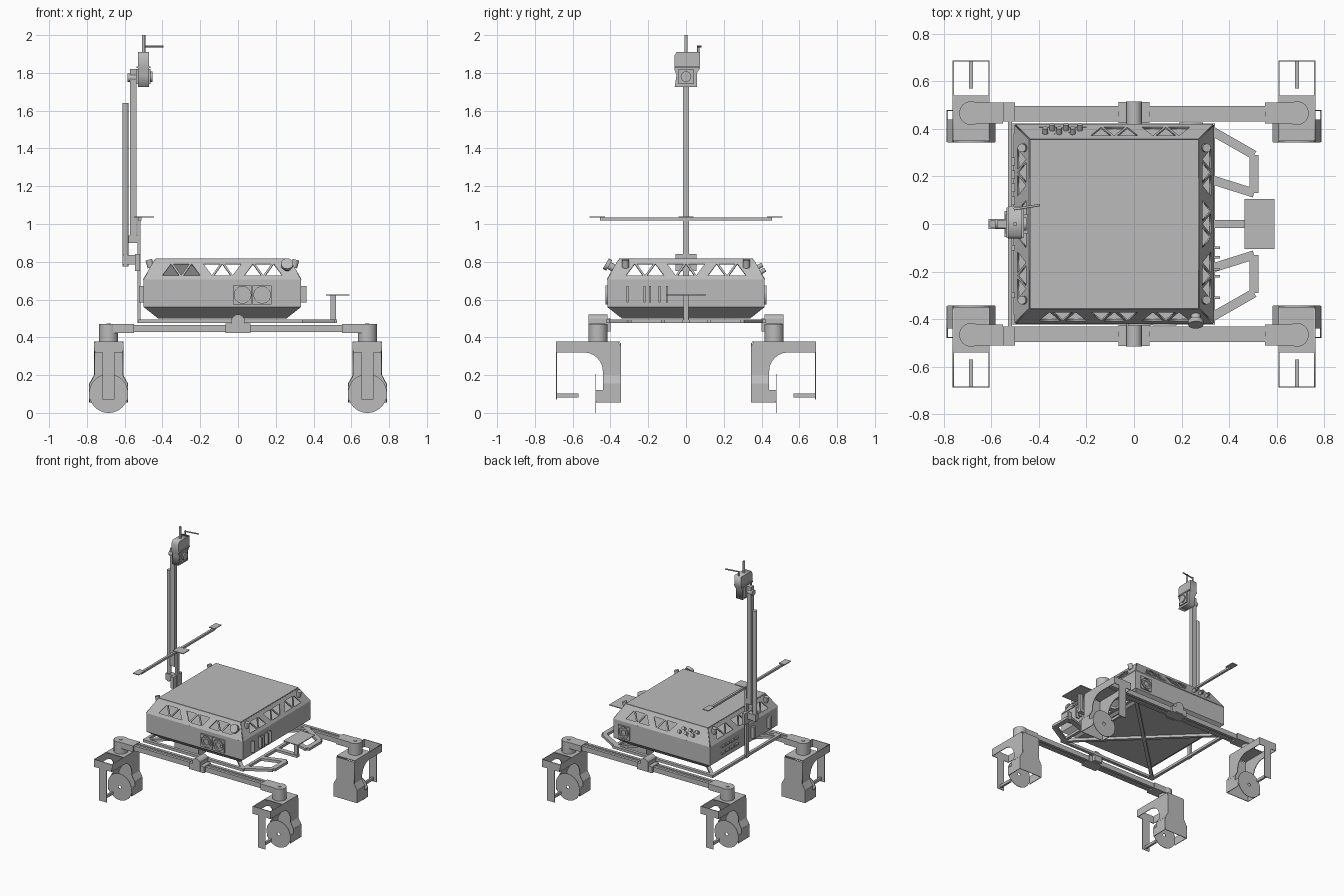
import bpy, bmesh
from math import sin, cos, pi, radians
from mathutils import Vector, Matrix

if "Cube" in bpy.data.objects:
    bpy.data.objects.remove(bpy.data.objects["Cube"])

gray = bpy.data.materials.new("plain gray")
gray.use_nodes = True
gray.diffuse_color = (0.5, 0.5, 0.5, 1)
gray.node_tree.nodes["Principled BSDF"].inputs["Base Color"].default_value = (0.5, 0.5, 0.5, 1)


def finish(name, bm, smooth=False):
    bmesh.ops.recalc_face_normals(bm, faces=bm.faces)
    mesh = bpy.data.meshes.new(name)
    bm.to_mesh(mesh)
    bm.free()
    mesh.materials.clear()
    mesh.materials.append(gray)
    ob = bpy.data.objects.new(name, mesh)
    bpy.context.collection.objects.link(ob)
    if smooth:
        bpy.ops.object.select_all(action='DESELECT')
        ob.select_set(True)
        bpy.context.view_layer.objects.active = ob
        bpy.ops.object.shade_smooth_by_angle(angle=radians(35))
    return ob


def box(name, x, y, z):
    bm = bmesh.new()
    size = Matrix.Diagonal((abs(x[1] - x[0]), abs(y[1] - y[0]), abs(z[1] - z[0]), 1))
    mid = Vector((sum(x) / 2, sum(y) / 2, sum(z) / 2))
    bmesh.ops.create_cube(bm, size=1, matrix=Matrix.Translation(mid) @ size)
    return finish(name, bm)


def beam(name, p, q, w, h):
    p, q = Vector(p), Vector(q)
    d = q - p
    m = Matrix.Translation((p + q) / 2) @ d.to_track_quat('X', 'Z').to_matrix().to_4x4()
    bm = bmesh.new()
    bmesh.ops.create_cube(bm, size=1, matrix=m @ Matrix.Diagonal((d.length, w, h, 1)))
    return finish(name, bm)


def rod(name, p, q, r, n=24):
    p, q = Vector(p), Vector(q)
    d = q - p
    m = Matrix.Translation((p + q) / 2) @ d.to_track_quat('Z', 'Y').to_matrix().to_4x4()
    bm = bmesh.new()
    bmesh.ops.create_cone(bm, cap_ends=True, segments=n, radius1=r, radius2=r, depth=d.length, matrix=m)
    return finish(name, bm, True)


def frame(origin, x, y):
    x, y = Vector(x).normalized(), Vector(y).normalized()
    m = Matrix((x, y, x.cross(y))).transposed().to_4x4()
    return Matrix.Translation(origin) @ m


def plate(name, loops, m, thick=0.006):
    """Flat sheet: first loop is the outline, the others are holes."""
    cu = bpy.data.curves.new(name, 'CURVE')
    cu.dimensions, cu.fill_mode, cu.extrude = '2D', 'BOTH', thick / 2
    for loop in loops:
        sp = cu.splines.new('POLY')
        sp.points.add(len(loop) - 1)
        for pt, co in zip(sp.points, loop):
            pt.co = (co[0], co[1], 0, 1)
        sp.use_cyclic_u = True
    tmp = bpy.data.objects.new(name, cu)
    bpy.context.collection.objects.link(tmp)
    dg = bpy.context.evaluated_depsgraph_get()
    mesh = bpy.data.meshes.new_from_object(tmp.evaluated_get(dg))
    bm = bmesh.new()
    bm.from_mesh(mesh)
    bpy.data.objects.remove(tmp)
    bmesh.ops.remove_doubles(bm, verts=bm.verts, dist=0.0001)
    bm.transform(m)
    return finish(name, bm)


def circle(r, n=32, cx=0, cy=0):
    return [(cx + r * cos(2 * pi * i / n), cy + r * sin(2 * pi * i / n)) for i in range(n)]


# Body tub: stacked square sections
CX, HALF, TOP = -0.083, 0.416, 0.355
bm = bmesh.new()
rings = []
for h, z in ((0.34, 0.50), (HALF, 0.56), (HALF, 0.705)):
    rings.append([bm.verts.new((CX + sx * h, sy * h, z)) for sx, sy in ((-1, -1), (1, -1), (1, 1), (-1, 1))])
for a, b in zip(rings, rings[1:]):
    for i in range(4):
        bm.faces.new((a[i], a[(i + 1) % 4], b[(i + 1) % 4], b[i]))
bm.faces.new(rings[0])
bm.faces.new(rings[-1])
finish("body_tub", bm)
box("top_panel", (CX - TOP, CX + TOP), (-TOP, TOP), (0.806, 0.818))

# Sloped belt of four truss panels
RUN, RISE = HALF - TOP, 0.105
SLOPE = (RUN ** 2 + RISE ** 2) ** 0.5


def window(c, lo, hi):
    left = [(c - 0.1, lo), (c - 0.055, hi), (c - 0.012, lo)]
    right = [(2 * c - u, v) for u, v in left]
    return [left, [(c - 0.043, hi), (c + 0.043, hi), (c, lo)], right]


def belt_frame(k):
    base = frame((0, -HALF, 0.705), (1, 0, 0), (0, RUN, RISE))
    return Matrix.Translation((CX, 0, 0)) @ Matrix.Rotation(k * pi / 2, 4, 'Z') @ base


outline = [(-HALF, 0), (HALF, 0), (TOP, SLOPE), (-TOP, SLOPE)]
for k in range(4):
    m = belt_frame(k)
    holes = window(0, 0.095, 0.025) + window(0.217, 0.025, 0.095) + window(-0.217, 0.025, 0.095)
    plate("belt_panel", [outline] + holes, m, 0.008)
    # Corner pins
    if k % 2:
        for u in (-0.32, 0.32):
            rod("corner_pin", m @ Vector((u, 0.075, 0)), m @ Vector((u, 0.105, 0.03)), 0.018, 16)

# Connector panel on the back slope and round sensor on the front slope
m = belt_frame(2)
plate("connector_panel", [[(0.11, 0.02), (0.325, 0.02), (0.28, 0.1), (0.155, 0.1)]], m)
for i in range(6):
    u, v = 0.145 + 0.029 * i, 0.045 + 0.03 * (i % 2)
    rod("connector", m @ Vector((u, v, 0)), m @ Vector((u, v, 0.03)), 0.012, 12)
m = belt_frame(0)
rod("sensor_stem", m @ Vector((0.343, 0.07, -0.01)), m @ Vector((0.343, 0.07, 0.03)), 0.02)
rod("sensor_cap", m @ Vector((0.343, 0.07, 0.03)), m @ Vector((0.343, 0.07, 0.05)), 0.032)


# Cooling fans
def fan(x, side):
    m = frame((x, side * (HALF + 0.004), 0.625), (-side, 0, 0), (0, 0, 1))
    s = 0.05
    plate("fan_frame", [[(-s, -s), (s, -s), (s, s), (-s, s)], circle(0.044)], m, 0.012)
    plate("fan_ring", [circle(0.033), circle(0.026)], m)
    plate("fan_hub", [circle(0.016)], m)
    for a in (0.25, 0.75):
        d = Vector((cos(a * pi), sin(a * pi), 0)) * 0.046
        beam("fan_spoke", m @ d, m @ -d, 0.006, 0.006)


for x, side in ((0.024, -1), (0.128, -1), (0.24, 1)):
    fan(x, side)

# Side handles and ports
for y in (-0.31, -0.22, -0.19, -0.14, -0.10):
    box("side_handle", (0.33, 0.362), (y - 0.005, y + 0.005), (0.585, 0.672))
for i in range(4):
    for z in (0.60, 0.65):
        y = 0.08 + 0.055 * i
        box("side_port", (-0.512, -0.498), (y, y + 0.035), (z, z + 0.015))
for y in (-0.3, -0.1):
    box("side_mount", (-0.525, -0.498), (y - 0.012, y + 0.012), (0.585, 0.672))

# Under frame with cross braces and bumper loops
Z = 0.485
for s in (-1, 1):
    beam("frame_side", (-0.525, s * 0.41, Z), (0.34, s * 0.41, Z), 0.025, 0.02)
    beam("frame_brace", (-0.515, -s * 0.41, Z), (0.33, s * 0.41, Z), 0.025, 0.02)
    loop = [(0.33, 0.39), (0.505, 0.29), (0.505, 0.13), (0.33, 0.185)]
    for a, b in zip(loop, loop[1:]):
        beam("bumper_bar", (a[0], s * a[1], Z), (b[0], s * b[1], Z), 0.038, 0.02)
for x in (-0.516, 0.33):
    beam("frame_end", (x, -0.42, Z), (x, 0.42, Z), 0.022, 0.02)
beam("bumper_tongue", (0.32, 0, Z), (0.52, 0, Z), 0.035, 0.02)
box("bumper_post", (0.49, 0.52), (-0.012, 0.012), (Z, 0.625))
box("bumper_table", (0.465, 0.59), (-0.105, 0.105), (0.622, 0.628))

# Rocker rails
for s in (-1, 1):
    for y in (0.441, 0.485):
        box("rail_tube", (-0.6, 0.6), (s * (y - 0.011), s * (y + 0.011)), (0.428, 0.466))
    box("rail_web", (-0.6, 0.6), (s * 0.45, s * 0.476), (0.436, 0.46))
    box("pivot_clamp", (-0.065, 0.065), (s * 0.425, s * 0.512), (0.423, 0.472))
    box("pivot_block", (-0.034, 0.034), (s * 0.4, s * 0.515), (0.43, 0.50))
    rod("pivot_cap", (0, s * 0.415, 0.487), (0, s * 0.515, 0.487), 0.034)


# Wheel legs
def leg(sx, sy):
    x0 = sx * 0.685
    rod("steering_hub", (x0, sy * 0.466, 0.378), (x0, sy * 0.466, 0.47), 0.05, 32)
    rod("steering_cap", (x0, sy * 0.466, 0.47), (x0, sy * 0.466, 0.474), 0.012, 16)
    box("rail_socket", (sx * 0.55, x0), (sy * 0.423, sy * 0.51), (0.423, 0.47))
    arch = [(0.54 - 0.1 * cos(t * pi / 12), 0.22 + 0.1 * sin(t * pi / 12)) for t in range(7)]
    upper = [(0.344, 0.2)] + [(0.44, 0.2)] + arch + [(0.688, 0.32), (0.688, 0.378), (0.36, 0.378), (0.344, 0.35)]
    lower = [(0.344, 0.056), (0.477, 0.056), (0.477, 0.12), (0.44, 0.12), (0.44, 0.155), (0.344, 0.155)]
    for e in (-1, 1):
        plate("leg_cheek", [upper], frame((x0 + e * 0.075, 0, 0), (0, sy, 0), (0, 0, 1)), 0.005)
        plate("wheel_guard", [lower], frame((x0 + e * 0.1, 0, 0), (0, sy, 0), (0, 0, 1)), 0.005)
        beam("guard_flare", (x0 + e * 0.075, sy * 0.392, 0.2), (x0 + e * 0.1, sy * 0.392, 0.155), 0.096, 0.005)
    half = [(0.1, 0.056), (0.1, 0.155), (0.075, 0.2), (0.075, 0.37)]
    back = half + [(-x, z) for x, z in reversed(half)]
    plate("leg_back", [back], frame((x0, sy * 0.346, 0), (1, 0, 0), (0, 0, 1)), 0.005)
    box("leg_top", (x0 - 0.077, x0 + 0.077), (sy * 0.35, sy * 0.54), (0.372, 0.378))
    box("leg_end", (x0 - 0.077, x0 + 0.077), (sy * 0.683, sy * 0.688), (0.32, 0.378))
    box("axle_strap", (x0 - 0.032, x0 + 0.032), (sy * 0.683, sy * 0.688), (0.07, 0.33))
    box("axle", (x0 - 0.008, x0 + 0.008), (sy * 0.57, sy * 0.686), (0.082, 0.103))
    plate("wheel_disc", [circle(0.103, 48), circle(0.012, 16)],
          frame((x0, sy * 0.478, 0.103), (1, 0, 0), (0, 0, 1)), 0.004)


for sx in (-1, 1):
    for sy in (-1, 1):
        leg(sx, sy)

# Mast and crossbar
box("mast_post", (-0.532, -0.516), (-0.016, 0.016), (0.475, 1.04))
box("mast_tube", (-0.573, -0.537), (-0.017, 0.017), (0.905, 1.82))
rod("mast_slider", (-0.595, 0, 0.775), (-0.595, 0, 1.64), 0.016)
box("mast_bracket", (-0.612, -0.52), (-0.02, 0.02), (0.785, 0.835))
box("mast_foot", (-0.545, -0.52), (-0.055, 0.055), (0.75, 0.84))
box("mast_joint", (-0.58, -0.53), (-0.012, 0.012), (0.9, 0.94))
box("crossbar", (-0.53, -0.512), (-0.455, 0.455), (1.018, 1.034))
box("crossbar_center", (-0.535, -0.445), (-0.04, 0.04), (1.034, 1.04))
for s in (-1, 1):
    box("crossbar_tip", (-0.55, -0.5), (s * 0.43, s * 0.51), (1.034, 1.04))

# Camera head
lower = [(-0.06, 1.725), (0.058, 1.725), (0.058, 1.8), (0.075, 1.825), (0.075, 1.91),
         (-0.05, 1.91), (-0.062, 1.89), (-0.062, 1.82), (-0.05, 1.79)]
plate("head_shell", [lower], frame((-0.5, 0, 0), (0, 1, 0), (0, 0, 1)), 0.058)
box("head_lens_block", (-0.54, -0.462), (-0.04, 0.04), (1.74, 1.82))
box("head_band", (-0.537, -0.463), (-0.058, 0.07), (1.825, 1.835))
rod("head_lens", (-0.47, 0, 1.78), (-0.452, 0, 1.78), 0.028)
rod("head_knob", (-0.585, 0, 1.775), (-0.53, 0, 1.775), 0.022)
rod("antenna", (-0.5, 0, 1.9), (-0.5, 0, 2.0), 0.009, 12)
rod("side_stem", (-0.5, 0.065, 1.9), (-0.5, 0.065, 1.945), 0.006, 12)
rod("side_rod", (-0.505, 0.062, 1.94), (-0.395, 0.08, 1.94), 0.005, 12)
